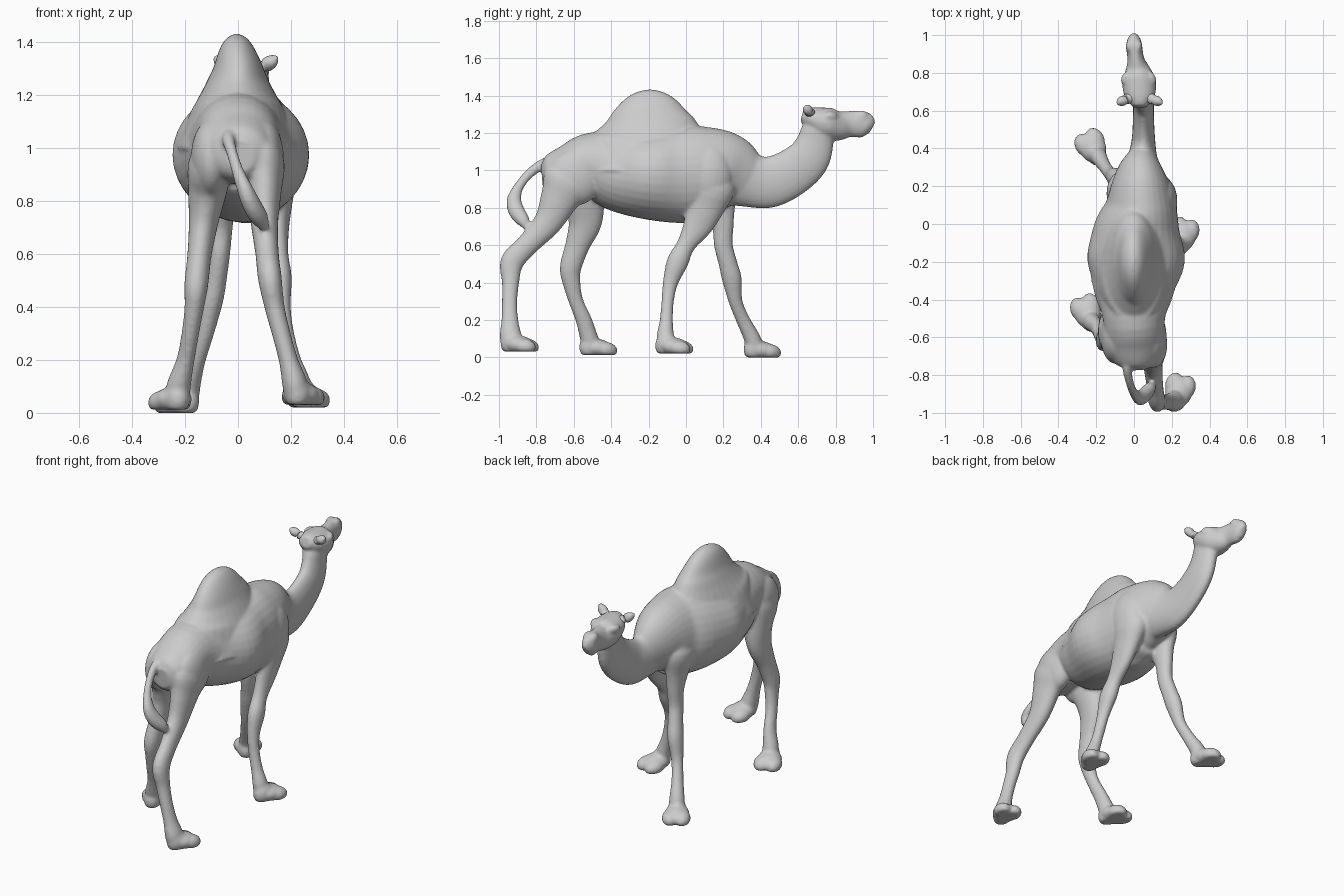
import bpy, bmesh, math
from mathutils import Vector, Matrix


def spline(rows, steps=4):
    """Catmull-Rom through rows of (x, y, z, half_width, half_depth)."""
    out = []
    for i in range(len(rows) - 1):
        p0, p1 = rows[max(i - 1, 0)], rows[i]
        p2, p3 = rows[i + 1], rows[min(i + 2, len(rows) - 1)]
        for s in range(steps):
            t = s / steps
            out.append([0.5 * (2 * b + (c - a) * t + (2 * a - 5 * b + 4 * c - d) * t * t
                               + (3 * b - a - 3 * c + d) * t ** 3)
                        for a, b, c, d in zip(p0, p1, p2, p3)])
    return out + [list(rows[-1])]


def loft(bm, rows, sides=24):
    """Skin elliptical rings placed along a smooth path."""
    rows = spline(rows)
    rings = []
    for i, r in enumerate(rows):
        t = Vector(rows[min(i + 1, len(rows) - 1)][:3]) - Vector(rows[max(i - 1, 0)][:3])
        t.normalize()
        ref = Vector((0, 1, 0)) if abs(t.x) > 0.85 else Vector((1, 0, 0))
        side = (ref - t * ref.dot(t)).normalized()
        up = t.cross(side)
        rings.append([bm.verts.new(Vector(r[:3])
                      + side * max(r[3], .003) * math.cos(a) + up * max(r[4], .003) * math.sin(a))
                      for a in (2 * math.pi * k / sides for k in range(sides))])
    for a, b in zip(rings, rings[1:]):
        for k in range(sides):
            j = (k + 1) % sides
            bm.faces.new((a[k], a[j], b[j], b[k]))
    bm.faces.new(rings[0][::-1])
    bm.faces.new(rings[-1])


def ball(bm, loc, size, yaw=0.0, floor=None, pitch=0.0):
    """Ellipsoid, optionally flattened onto a floor height."""
    m = (Matrix.Translation(loc) @ Matrix.Rotation(yaw, 4, 'Z') @ Matrix.Rotation(pitch, 4, 'X')
         @ Matrix.Diagonal((*size, 1)))
    vs = bmesh.ops.create_uvsphere(bm, u_segments=24, v_segments=16, radius=1, matrix=m)['verts']
    if floor is not None:
        for v in vs:
            v.co.z = max(v.co.z, floor)


def foot(bm, x, y, floor, yaw):
    """Broad oval pad with two close toes pointing along the yawed +y direction."""
    rot = Matrix.Rotation(yaw, 3, 'Z')
    at = lambda dx, dy, dz: Vector((x, y, floor + dz)) + rot @ Vector((dx, dy, 0))
    ball(bm, at(0, -.045, .045), (.05, .06, .065), yaw, floor, -.3)
    ball(bm, at(0, .0, .036), (.072, .085, .05), yaw, floor, -.15)
    for s in (-1, 1):
        ball(bm, at(s * .036, .035, .028), (.046, .062, .042), yaw + s * .1, floor, -.15)


def finish(bm, name, voxel=None, smooth=4):
    bmesh.ops.recalc_face_normals(bm, faces=bm.faces)
    me = bpy.data.meshes.new(name)
    bm.to_mesh(me)
    bm.free()
    for p in me.polygons:
        p.use_smooth = True
    ob = bpy.data.objects.new(name, me)
    bpy.context.collection.objects.link(ob)
    if voxel:
        r = ob.modifiers.new("blend", 'REMESH')
        r.mode, r.voxel_size, r.use_smooth_shade = 'VOXEL', voxel, True
        s = ob.modifiers.new("soften", 'SMOOTH')
        s.factor, s.iterations = 0.5, smooth
    return ob


body = bmesh.new()

# Torso, rump to chest
loft(body, [(.01, -.77, .97, .05, .06), (.01, -.73, .975, .115, .105), (.005, -.62, 1.0, .155, .142),
            (0, -.5, 1.03, .165, .175), (0, -.36, .995, .205, .215), (.01, -.2, .975, .258, .238),
            (.015, -.05, .975, .235, .257), (.035, .08, .985, .195, .257), (.035, .18, .995, .165, .225),
            (.035, .27, .975, .128, .19), (.045, .35, .94, .08, .13)], 32)

# Hump
loft(body, [(0, -.2, 1.0, .235, .4), (0, -.2, 1.1, .195, .36), (0, -.192, 1.17, .16, .315),
            (0, -.19, 1.24, .123, .258), (0, -.192, 1.3, .096, .21), (-.005, -.192, 1.37, .068, .147),
            (-.008, -.192, 1.41, .043, .09), (-.01, -.192, 1.43, .012, .03)], 32)

# Neck
loft(body, [(.035, .2, 1.0, .13, .19), (.045, .35, .945, .08, .145), (.05, .45, .938, .062, .138),
            (.05, .56, .985, .056, .128), (.05, .65, 1.06, .055, .118), (.045, .69, 1.15, .055, .1),
            (.04, .70, 1.22, .06, .085), (.03, .70, 1.27, .06, .06)])

# Head and muzzle
loft(body, [(.03, .62, 1.295, .035, .035), (.03, .67, 1.28, .078, .06), (.027, .75, 1.25, .09, .088),
            (.02, .81, 1.238, .07, .08), (.01, .87, 1.247, .045, .07), (.002, .93, 1.247, .043, .073),
            (0, .97, 1.238, .038, .064), (0, .995, 1.225, .018, .035)])
for s in (-1, 1):
    ball(body, (.024 + s * .068, .775, 1.29), (.022, .04, .025), s * .5)
    ball(body, (s * .02, .94, 1.285), (.025, .035, .036))

# Front legs: right planted back, left reaching forward
loft(body, [(.09, .16, 1.02, .04, .07), (.135, .14, .92, .085, .125), (.145, .105, .8, .062, .098),
            (.148, .06, .7, .045, .078), (.15, 0, .6, .04, .05), (.158, -.045, .51, .045, .058),
            (.165, -.083, .4, .034, .041), (.18, -.098, .3, .032, .033), (.205, -.105, .2, .033, .035),
            (.23, -.11, .12, .042, .046), (.24, -.105, .06, .045, .048)])
foot(body, .258, -.062, .02, -.25)
loft(body, [(-.03, .15, 1.02, .04, .07), (-.065, .16, .92, .08, .12), (-.065, .18, .8, .056, .085),
            (-.065, .197, .7, .045, .058), (-.07, .2, .6, .04, .05), (-.085, .225, .5, .042, .05),
            (-.1, .245, .42, .043, .053), (-.125, .265, .3, .034, .037), (-.155, .305, .2, .033, .037),
            (-.183, .35, .11, .043, .044), (-.195, .37, .05, .048, .048)])
foot(body, -.22, .405, .0, .5)

# Hind legs: right trailing, left under the belly
loft(body, [(.05, -.59, 1.02, .05, .08), (.095, -.625, .95, .078, .14), (.1, -.675, .85, .066, .105),
            (.1, -.74, .72, .052, .076), (.11, -.85, .6, .044, .06), (.12, -.93, .51, .045, .063),
            (.138, -.938, .4, .038, .046), (.163, -.943, .3, .035, .041), (.19, -.942, .2, .036, .045),
            (.212, -.938, .12, .047, .058), (.222, -.93, .07, .048, .058)])
foot(body, .238, -.888, .03, -.25)
loft(body, [(-.05, -.58, 1.02, .05, .08), (-.1, -.58, .95, .083, .14), (-.115, -.545, .84, .074, .11),
            (-.13, -.54, .72, .056, .09), (-.145, -.58, .6, .046, .066), (-.158, -.617, .48, .045, .058),
            (-.165, -.612, .4, .037, .048), (-.18, -.588, .3, .033, .039), (-.198, -.547, .2, .034, .043),
            (-.222, -.52, .11, .045, .048), (-.23, -.505, .06, .048, .048)])
foot(body, -.247, -.47, .012, .35)

# Shoulder, haunch and brisket masses
ball(body, (.145, .12, .97), (.085, .13, .17))
ball(body, (-.05, .14, .97), (.085, .12, .17))
ball(body, (.095, -.6, .96), (.078, .15, .15), 0, None, .4)
ball(body, (-.1, -.59, .96), (.078, .15, .15), 0, None, .4)
ball(body, (.03, .03, .76), (.07, .11, .045))

# Tail root flows out of the rump into a thicker tuft
loft(body, [(-.01, -.66, 1.05, .05, .04), (-.035, -.76, 1.035, .027, .03), (-.022, -.84, .98, .021, .026),
            (.0, -.895, .91, .023, .027), (.028, -.92, .84, .031, .04), (.055, -.905, .78, .036, .044),
            (.085, -.87, .73, .032, .036), (.105, -.85, .69, .012, .012)], 16)
finish(body, "camel_body", .009, 6)

# Ears
for s, name in ((1, "right_ear"), (-1, "left_ear")):
    ear = bmesh.new()
    loft(ear, [(.03 + s * .04, .67, 1.3, .025, .024), (.03 + s * .07, .66, 1.31, .028, .021),
               (.03 + s * .095, .65, 1.325, .026, .026), (.03 + s * .11, .642, 1.336, .016, .018),
               (.03 + s * .118, .636, 1.342, .004, .004)], 14)
    finish(ear, name)
